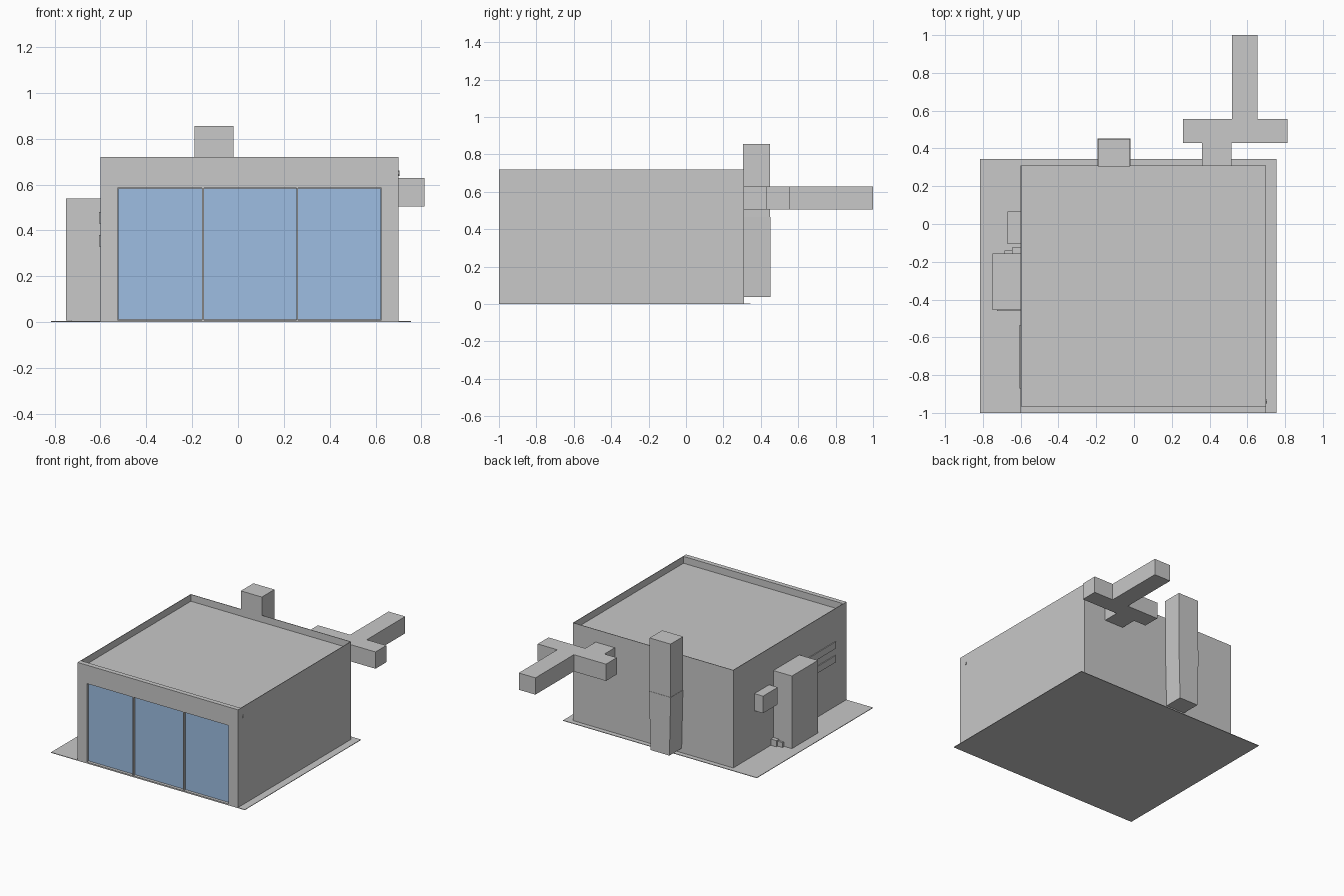
import bpy
import bmesh
from mathutils import Vector

cube = bpy.data.objects.get("Cube")
if cube:
    bpy.data.objects.remove(cube, do_unlink=True)


def make_material(name, rgb):
    mat = bpy.data.materials.new(name)
    mat.use_nodes = True
    color = (*rgb, 1.0)
    mat.diffuse_color = color
    mat.node_tree.nodes["Principled BSDF"].inputs["Base Color"].default_value = color
    return mat


GREY = make_material("light_grey", (0.58, 0.58, 0.58))
BLUE = make_material("window_blue", (0.337, 0.515, 0.768))


def finish(name, bm, mat):
    bmesh.ops.recalc_face_normals(bm, faces=bm.faces)
    mesh = bpy.data.meshes.new(name)
    bm.to_mesh(mesh)
    bm.free()
    mesh.materials.append(mat)
    obj = bpy.data.objects.new(name, mesh)
    bpy.context.collection.objects.link(obj)
    return obj


def box_bmesh(x, y, z):
    bm = bmesh.new()
    bmesh.ops.create_cube(bm, size=1)
    for v in bm.verts:
        v.co = [lo_hi[0] if c < 0 else lo_hi[1] for c, lo_hi in zip(v.co, (x, y, z))]
    return bm


def box(name, x, y, z, mat=GREY):
    return finish(name, box_bmesh(x, y, z), mat)


def sink(bm, normal, low, high, depth):
    """Cut a recess with the given bounds into the face that looks along normal."""
    normal = Vector(normal)
    bm.normal_update()
    face = max(bm.faces, key=lambda f: f.normal.dot(normal) * 10 + f.calc_center_median().dot(normal))
    mid = face.calc_center_median()
    bmesh.ops.inset_region(bm, faces=[face], thickness=0.002)
    for v in face.verts:
        for i in range(3):
            if not normal[i]:
                v.co[i] = low[i] if v.co[i] < mid[i] else high[i]
    new = bmesh.ops.extrude_face_region(bm, geom=[face])["geom"]
    verts = [g for g in new if isinstance(g, bmesh.types.BMVert)]
    bmesh.ops.translate(bm, verts=verts, vec=normal * -depth)
    if face.is_valid:
        bmesh.ops.delete(bm, geom=[face], context="FACES_ONLY")


# Ground slab
box("ground_slab", (-0.815, 0.755), (-1.0, 0.345), (0, 0.004))

# Building with sunken roof and window opening
bm = box_bmesh((-0.6, 0.7), (-1.0, 0.31), (0.002, 0.72))
sink(bm, (0, 0, 1), (-0.596, -0.965, 0), (0.696, 0.306, 0), 0.05)
sink(bm, (0, -1, 0), (-0.525, 0, 0.01), (0.625, 0, 0.585), 0.025)
finish("building", bm, GREY)

# Glass panes and the slim posts between them
panes = [(-0.524, -0.156), (-0.148, 0.254), (0.262, 0.624)]
for i, span in enumerate(panes):
    box(f"window_pane_{i + 1}", span, (-0.982, -0.975), (0.012, 0.583), BLUE)
for i in range(2):
    box(f"window_post_{i + 1}", (panes[i][1], panes[i + 1][0]), (-0.998, -0.975), (0.01, 0.585))

# Rear chimney: straight upper shaft on a slightly tapered lower shaft
box("chimney_upper", (-0.19, -0.02), (0.305, 0.45), (0.46, 0.855))
bm = box_bmesh((-0.192, -0.018), (0.305, 0.452), (0.037, 0.465))
for v in bm.verts:
    if v.co.z < 0.1:
        v.co.x += 0.01 if v.co.x < -0.1 else -0.01
finish("chimney_lower", bm, GREY)

# Branching duct behind the building
DUCT_Z = (0.505, 0.628)
box("duct_stem", (0.36, 0.515), (0.305, 0.435), DUCT_Z)
box("duct_crossbar", (0.26, 0.813), (0.43, 0.555), DUCT_Z)
box("duct_arm", (0.52, 0.655), (0.55, 1.0), DUCT_Z)

# Side cabinet, wall unit and small fittings
box("side_cabinet", (-0.75, -0.595), (-0.455, -0.155), (0.008, 0.54))
box("side_wall_unit", (-0.67, -0.595), (-0.105, 0.065), (0.33, 0.455))
box("cabinet_foot_outer", (-0.685, -0.64), (-0.16, -0.14), (0.004, 0.04))
box("cabinet_foot_inner", (-0.645, -0.595), (-0.16, -0.125), (0.004, 0.05))
box("cabinet_front_strip", (-0.725, -0.595), (-0.461, -0.45), (0.004, 0.012))
for name, z in (("lower", 0.33), ("upper", 0.43)):
    box(f"side_wall_strip_{name}", (-0.606, -0.595), (-0.87, -0.535), (z, z + 0.05))

# Small round lamp on the plain side wall
bm = bmesh.new()
bmesh.ops.create_cone(bm, cap_ends=True, segments=6, radius1=0.012, radius2=0.012, depth=0.01)
for v in bm.verts:
    v.co = (0.699 + v.co.z, -0.94 + v.co.x, 0.65 + v.co.y)
finish("wall_lamp", bm, GREY)
